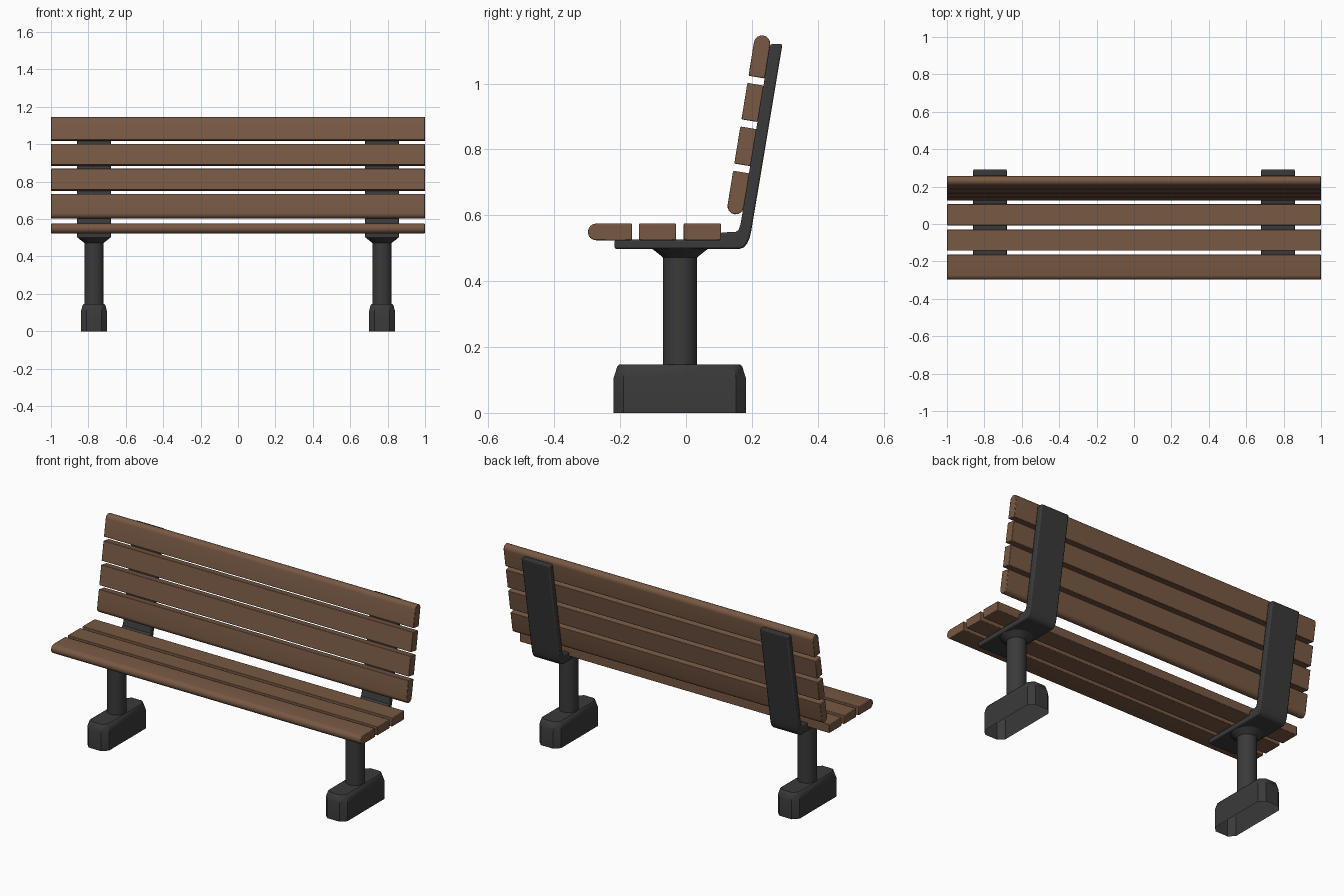
import bpy, bmesh, math
from mathutils import Vector

if "Cube" in bpy.data.objects:
    bpy.data.objects.remove(bpy.data.objects["Cube"])

def material(name, rgb):
    m = bpy.data.materials.new(name)
    m.diffuse_color = (*rgb, 1)
    m.use_nodes = True
    m.node_tree.nodes["Principled BSDF"].inputs["Base Color"].default_value = m.diffuse_color
    return m

WOOD = material("brown wood", (0.185, 0.098, 0.056))
METAL = material("dark metal", (0.042, 0.042, 0.043))

def finish(name, bm, mat, bevel=0, angle=35):
    bmesh.ops.recalc_face_normals(bm, faces=bm.faces)
    me = bpy.data.meshes.new(name)
    bm.to_mesh(me)
    bm.free()
    me.materials.append(mat)
    ob = bpy.data.objects.new(name, me)
    bpy.context.collection.objects.link(ob)
    if bevel:
        b = ob.modifiers.new("soft edges", 'BEVEL')
        b.width, b.segments, b.limit_method = bevel, 2, 'ANGLE'
        b.angle_limit = math.radians(50)
    bpy.ops.object.select_all(action='DESELECT')
    ob.select_set(True)
    bpy.context.view_layer.objects.active = ob
    bpy.ops.object.shade_smooth_by_angle(angle=math.radians(angle))
    return ob

def extrude_x(name, profile, x0, x1, mat, bevel=0):
    """Sweep a (y, z) outline from x0 to x1."""
    bm = bmesh.new()
    f = bm.faces.new([bm.verts.new((x0, y, z)) for y, z in profile])
    r = bmesh.ops.extrude_face_region(bm, geom=[f])
    vs = [v for v in r["geom"] if isinstance(v, bmesh.types.BMVert)]
    bmesh.ops.translate(bm, verts=vs, vec=(x1 - x0, 0, 0))
    return finish(name, bm, mat, bevel)

def slat(name, origin, along, out, length, thick, rounded):
    """Plank outline: 'rounded' puts a half-round nose on the far end."""
    o, a, t = Vector(origin), Vector(along), Vector(out)
    pts = [o, o + t * thick]
    r = thick / 2
    if rounded:
        for i in range(9):
            w = math.pi * i / 8
            pts.append(o + a * (length - r + r * math.sin(w)) + t * (r + r * math.cos(w)))
    else:
        pts += [o + t * thick + a * length, o + a * length]
    extrude_x(name, [tuple(p) for p in pts], -1, 1, WOOD, 0.003)

# Seat slats, the front one with a rounded nose
slat("seat_slat_front", (-0.164, 0.524), (-1, 0), (0, 1), 0.134, 0.051, True)
slat("seat_slat_middle", (-0.143, 0.524), (1, 0), (0, 1), 0.113, 0.051, False)
slat("seat_slat_rear", (-0.007, 0.524), (1, 0), (0, 1), 0.113, 0.051, False)

# Backrest slats along the leaning line, rounded at top and bottom ends
UP = Vector((0.160, 0.987))
OUT = Vector((0.987, -0.160))
FOOT = Vector((0.122, 0.605))
for i, (s, e) in enumerate([(0.002, 0.132), (0.154, 0.268), (0.290, 0.402), (0.424, 0.552)]):
    if i == 0:
        slat("back_slat_1", FOOT + UP * e, -UP, OUT, e - s, 0.05, True)
    else:
        slat(f"back_slat_{i + 1}", FOOT + UP * s, UP, OUT, e - s, 0.05, i == 3)

# Bent metal strap carrying seat and back
STRAP = [(-0.217, 0.498), (0.163, 0.498), (0.175, 0.502), (0.185, 0.513), (0.193, 0.53),
         (0.199, 0.557), (0.293, 1.12), (0.256, 1.12), (0.166, 0.575), (0.160, 0.556),
         (0.150, 0.549), (0.104, 0.548), (0.103, 0.526), (-0.217, 0.526)]

def base_ring(bm, cx, z, hx, y0, y1, c):
    pts = [(-hx, y0 + c), (-hx + c, y0), (hx - c, y0), (hx, y0 + c),
           (hx, y1 - c), (hx - c, y1), (-hx + c, y1), (-hx, y1 - c)]
    return [bm.verts.new((cx + x, y, z)) for x, y in pts]

def loft(bm, rings):
    for a, b in zip(rings, rings[1:]):
        n = len(a)
        for i in range(n):
            bm.faces.new((a[i], a[(i + 1) % n], b[(i + 1) % n], b[i]))

for side, cx in (("left", -0.77), ("right", 0.77)):
    extrude_x(f"{side}_strap", STRAP, cx - 0.09, cx + 0.09, METAL, 0.006)

    # Round post with a flared collar under the strap
    bm = bmesh.new()
    rings = []
    for z, r in ((0.13, 0.052), (0.472, 0.052), (0.482, 0.064), (0.499, 0.086)):
        rings.append([bm.verts.new((cx + r * math.cos(2 * math.pi * k / 24),
                                    -0.018 + r * math.sin(2 * math.pi * k / 24), z))
                      for k in range(24)])
    loft(bm, rings)
    bm.faces.new(rings[-1])
    finish(f"{side}_post", bm, METAL)

    # Foot block with clipped corners, open underneath
    bm = bmesh.new()
    rings = [base_ring(bm, cx, 0, 0.07, -0.22, 0.182, 0.03),
             base_ring(bm, cx, 0.105, 0.07, -0.22, 0.182, 0.03),
             base_ring(bm, cx, 0.140, 0.061, -0.209, 0.171, 0.027),
             base_ring(bm, cx, 0.147, 0.055, -0.203, 0.165, 0.025)]
    loft(bm, rings)
    bm.faces.new(rings[-1])
    finish(f"{side}_foot", bm, METAL)
